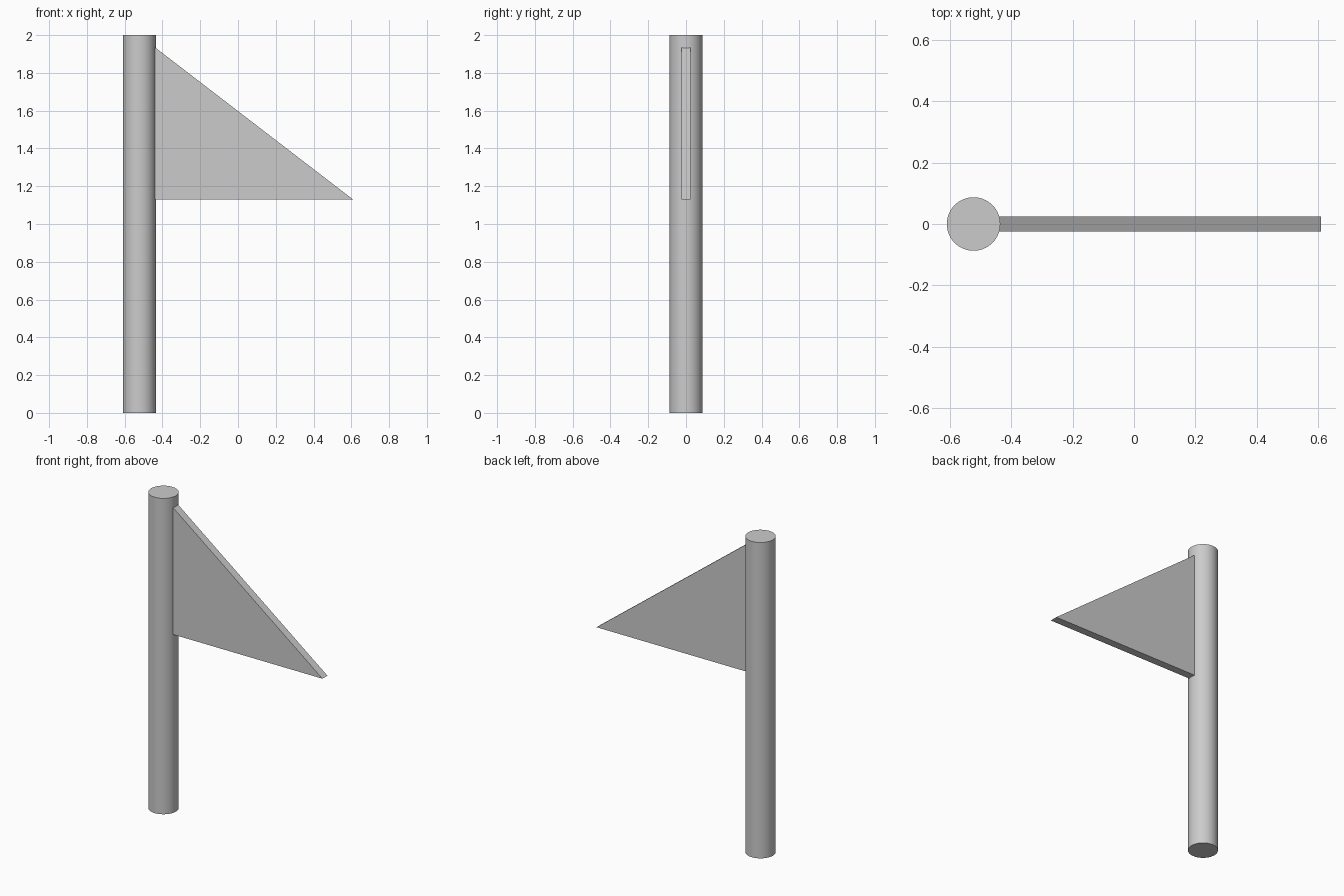
import bpy
import bmesh
import math

cube = bpy.data.objects.get("Cube")
if cube:
    bpy.data.objects.remove(cube, do_unlink=True)

# Single plain grey
GREY = (0.6, 0.6, 0.6, 1.0)
grey = bpy.data.materials.new("plain_grey")
grey.use_nodes = True
grey.diffuse_color = GREY
grey.node_tree.nodes["Principled BSDF"].inputs["Base Color"].default_value = GREY

POLE_X, POLE_R, POLE_H = -0.522, 0.087, 2.0
FLAG_T = 0.05

# Round pole
bpy.ops.mesh.primitive_cylinder_add(
    vertices=64, radius=POLE_R, depth=POLE_H, location=(POLE_X, 0, POLE_H / 2))
pole = bpy.context.object
pole.name = "pole"
pole.data.materials.append(grey)
bpy.ops.object.shade_smooth_by_angle(angle=math.radians(30))

# Triangular pennant: a flat profile extruded through its thickness
bm = bmesh.new()
profile = [(-0.442, 1.13), (0.609, 1.13), (-0.442, 1.937)]
face = bm.faces.new([bm.verts.new((x, -FLAG_T / 2, z)) for x, z in profile])
extruded = bmesh.ops.extrude_face_region(bm, geom=[face])
back = [v for v in extruded["geom"] if isinstance(v, bmesh.types.BMVert)]
bmesh.ops.translate(bm, verts=back, vec=(0, FLAG_T, 0))
bmesh.ops.recalc_face_normals(bm, faces=bm.faces)
mesh = bpy.data.meshes.new("pennant")
bm.to_mesh(mesh)
bm.free()
mesh.materials.append(grey)
pennant = bpy.data.objects.new("pennant", mesh)
bpy.context.collection.objects.link(pennant)
